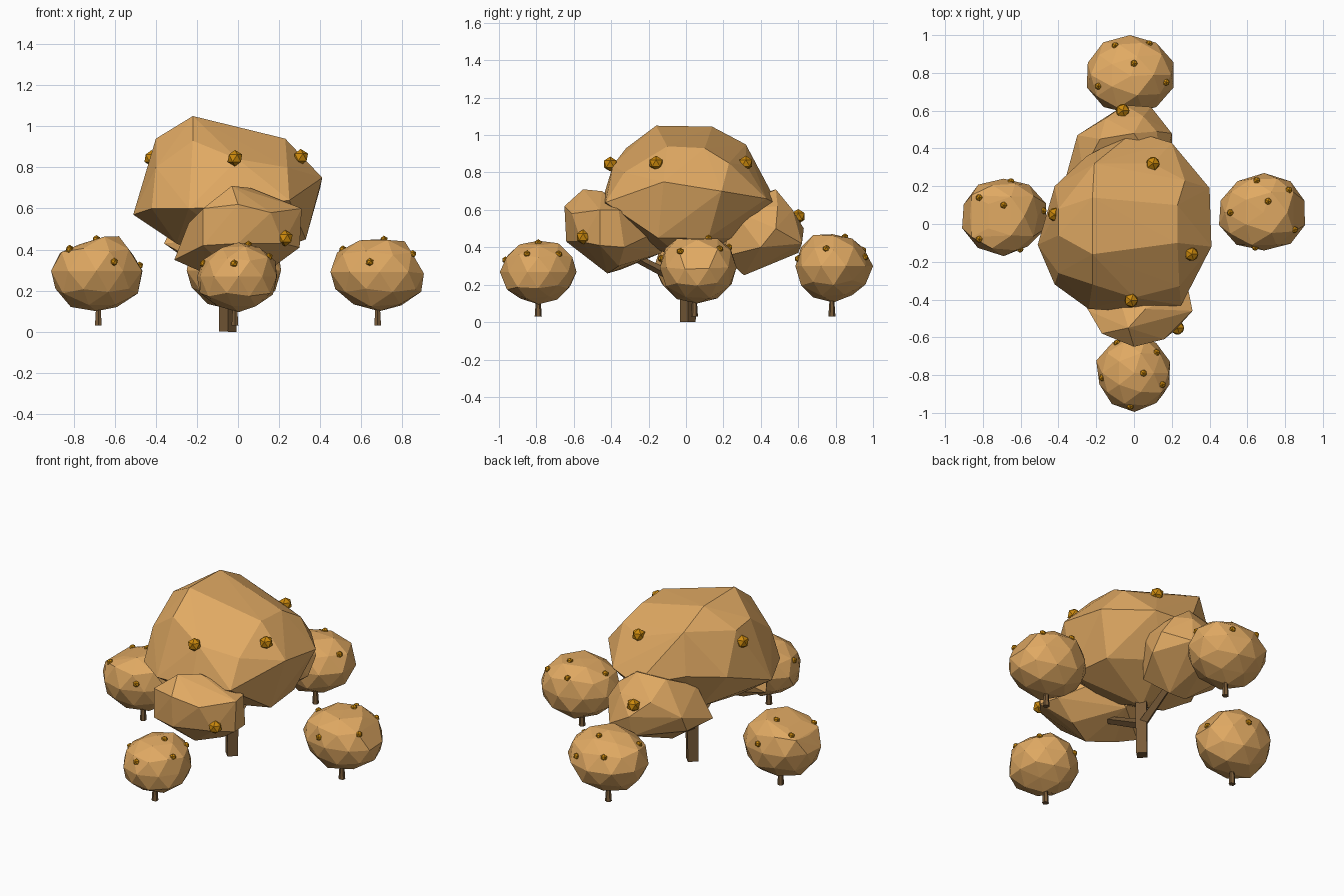
import bpy, bmesh, math, random
from mathutils import Vector
from mathutils.bvhtree import BVHTree

if "Cube" in bpy.data.objects:
    bpy.data.objects.remove(bpy.data.objects["Cube"])

random.seed(4)


def material(name, rgb):
    m = bpy.data.materials.new(name)
    m.diffuse_color = (*rgb, 1)
    m.use_nodes = True
    m.node_tree.nodes["Principled BSDF"].inputs["Base Color"].default_value = m.diffuse_color
    return m


LEAF = material("leaf_tan", (0.75, 0.40, 0.125))
FRUIT = material("fruit_amber", (0.60, 0.25, 0.004))
BARK = material("bark_brown", (0.19, 0.105, 0.04))


def finish(name, bm, mat):
    bmesh.ops.recalc_face_normals(bm, faces=bm.faces[:])
    me = bpy.data.meshes.new(name)
    bm.to_mesh(me)
    bm.free()
    me.materials.append(mat)
    ob = bpy.data.objects.new(name, me)
    bpy.context.collection.objects.link(ob)
    return ob


def hull(name, points, mat):
    """Faceted convex mass around key points; returns its surface for placing fruit."""
    bm = bmesh.new()
    for p in points:
        bm.verts.new(p)
    bmesh.ops.convex_hull(bm, input=bm.verts[:])
    loose = [v for v in bm.verts if not v.link_faces]
    bmesh.ops.delete(bm, geom=loose, context='VERTS')
    tree = BVHTree.FromBMesh(bm)
    finish(name, bm, mat)
    return tree


def limb(name, a, b, r1, r2, sides):
    """Tapered flat-sided cylinder between two points."""
    a, b = Vector(a), Vector(b)
    bm = bmesh.new()
    bmesh.ops.create_cone(bm, cap_ends=True, segments=sides, radius1=r1,
                          radius2=r2, depth=(b - a).length)
    rot = Vector((0, 0, 1)).rotation_difference(b - a).to_matrix()
    for v in bm.verts:
        v.co = rot @ v.co + (a + b) / 2
    return finish(name, bm, BARK)


def fruit(name, p, r):
    bm = bmesh.new()
    bmesh.ops.create_icosphere(bm, subdivisions=1, radius=r)
    bmesh.ops.translate(bm, verts=bm.verts[:], vec=p)
    return finish(name, bm, FRUIT)


def bush_points(lo, hi, cuts):
    """Jittered icosphere flattened by cut planes, fitted to a box."""
    bm = bmesh.new()
    bmesh.ops.create_icosphere(bm, subdivisions=2, radius=1)
    pts = [v.co * random.uniform(0.95, 1.04) for v in bm.verts]
    bm.free()
    for n, d in cuts:
        n = Vector(n).normalized()
        pts = [p - n * max(0, p.dot(n) - d) for p in pts]
    for i in range(3):
        a, b = min(p[i] for p in pts), max(p[i] for p in pts)
        for p in pts:
            p[i] = lo[i] + (p[i] - a) / (b - a) * (hi[i] - lo[i])
    return pts


# Large tree: main canopy
hull("main_canopy", [
    (-.22, -.16, 1.05), (-.22, .14, 1.045), (-.21, .32, .95), (-.22, -.32, .93),
    (-.40, -.06, .94), (-.40, .08, .92), (.23, -.10, .94), (.23, .10, .93),
    (.0, -.39, .84), (.24, -.33, .80), (.10, .32, .84), (.41, -.12, .75),
    (.27, .23, .85), (-.40, -.26, .80),
    (.40, .19, .70), (.20, .43, .66), (.0, .49, .63), (-.25, .36, .70),
    (-.42, .20, .68), (-.51, -.11, .57), (-.42, -.32, .60), (-.24, -.45, .60),
    (.0, -.46, .61), (.25, -.43, .64), (.33, -.15, .45), (.30, .12, .45),
    (.05, .30, .45), (-.25, .22, .46), (-.30, -.10, .43), (.0, -.22, .42),
    (-.04, .02, .31)], LEAF)

# Large tree: lower front and back canopies
hull("front_canopy", [
    (-.24, -.46, .53), (-.31, -.34, .35), (-.17, -.58, .60), (-.03, -.55, .71),
    (.06, -.45, .70), (.0, -.65, .62), (.16, -.61, .58), (.31, -.46, .60),
    (.29, -.36, .60), (.30, -.46, .41), (.28, -.33, .40), (.0, -.64, .43),
    (-.17, -.58, .42), (.22, -.56, .43), (.0, -.42, .26), (.15, -.36, .30),
    (-.15, -.35, .28), (-.05, -.13, .37), (.10, -.12, .50), (-.15, -.15, .50)], LEAF)
hull("back_canopy", [
    (-.36, .25, .43), (-.30, .47, .50), (-.30, .42, .40), (-.05, .63, .50),
    (.09, .62, .42), (.20, .48, .50), (.20, .40, .40), (.0, .48, .71),
    (-.18, .45, .70), (.12, .49, .62), (.05, .57, .60), (-.15, .56, .59),
    (.0, .31, .25), (-.12, .30, .26), (-.05, .60, .37), (.10, .20, .35),
    (-.25, .20, .37), (-.10, .10, .45), (.15, .25, .60), (-.27, .28, .62)], LEAF)

# Large tree: trunk and branches
limb("trunk", (-.05, .01, 0), (-.045, .01, .40), .042, .046, 4)
limb("front_branch", (-.05, .01, .20), (-.03, -.26, .34), .028, .022, 4)
limb("back_branch", (-.05, .01, .20), (-.05, .27, .36), .03, .022, 4)

# Large tree: fruit
for i, p in enumerate([(-.42, .05, .845), (-.015, -.405, .845), (.305, -.16, .85),
                       (.10, .32, .85), (.23, -.55, .455), (-.06, .60, .565)]):
    fruit(f"large_fruit_{i}", p, .04)

# Four bushes: box corners, cut planes, fruit positions seen from above
bushes = {
    "left": ((-.91, -.17, .10), (-.465, .24, .465),
             [((-.35, 0, 1), .72), ((-1, 0, 1), .84), ((.9, 0, .6), .86)],
             [(-.69, .10), (-.82, .14), (-.82, -.08), (-.65, .23), (-.60, -.14), (-.48, .07)]),
    "right": ((.45, -.14, .10), (.905, .27, .45),
              [((.1, 0, 1), .82), ((1, 0, .45), .78), ((-.7, 0, 1), .88)],
              [(.71, .12), (.51, .06), (.65, .23), (.82, .18), (.85, -.03), (.64, -.13)]),
    "front": ((-.20, -.995, .095), (.19, -.585, .435),
              [((-.6, 0, .8), .88), ((.6, .3, -.8), .85)],
              [(.05, -.79), (.12, -.68), (-.09, -.63), (-.19, -.82), (-.02, -.965), (.15, -.85)]),
    "back": ((-.25, .585, .105), (.21, 1.0, .47),
             [((-.2, .3, 1), .84), ((.6, .5, -.7), .88)],
             [(.0, .85), (-.10, .945), (.08, .955), (.17, .75), (-.19, .73), (.0, .60)]),
}
for side, (lo, hi, cuts, spots) in bushes.items():
    tree = hull(f"{side}_bush", bush_points(lo, hi, cuts), LEAF)
    cx = {"left": -.68, "right": .68}.get(side, -.015)
    cy = {"front": -.79, "back": .78}.get(side, .045)
    limb(f"{side}_bush_stem", (cx, cy, .03), (cx, cy, .16), .019, .010, 6)
    for i, (x, y) in enumerate(spots):
        # sit the fruit on the leaf surface
        hit = tree.ray_cast(Vector((x, y, 2)), Vector((0, 0, -1)))[0]
        if hit is None or hit.z < .3:
            hit = tree.find_nearest(Vector((x, y, .34)))[0]
        fruit(f"{side}_bush_fruit_{i}", hit, .02)
